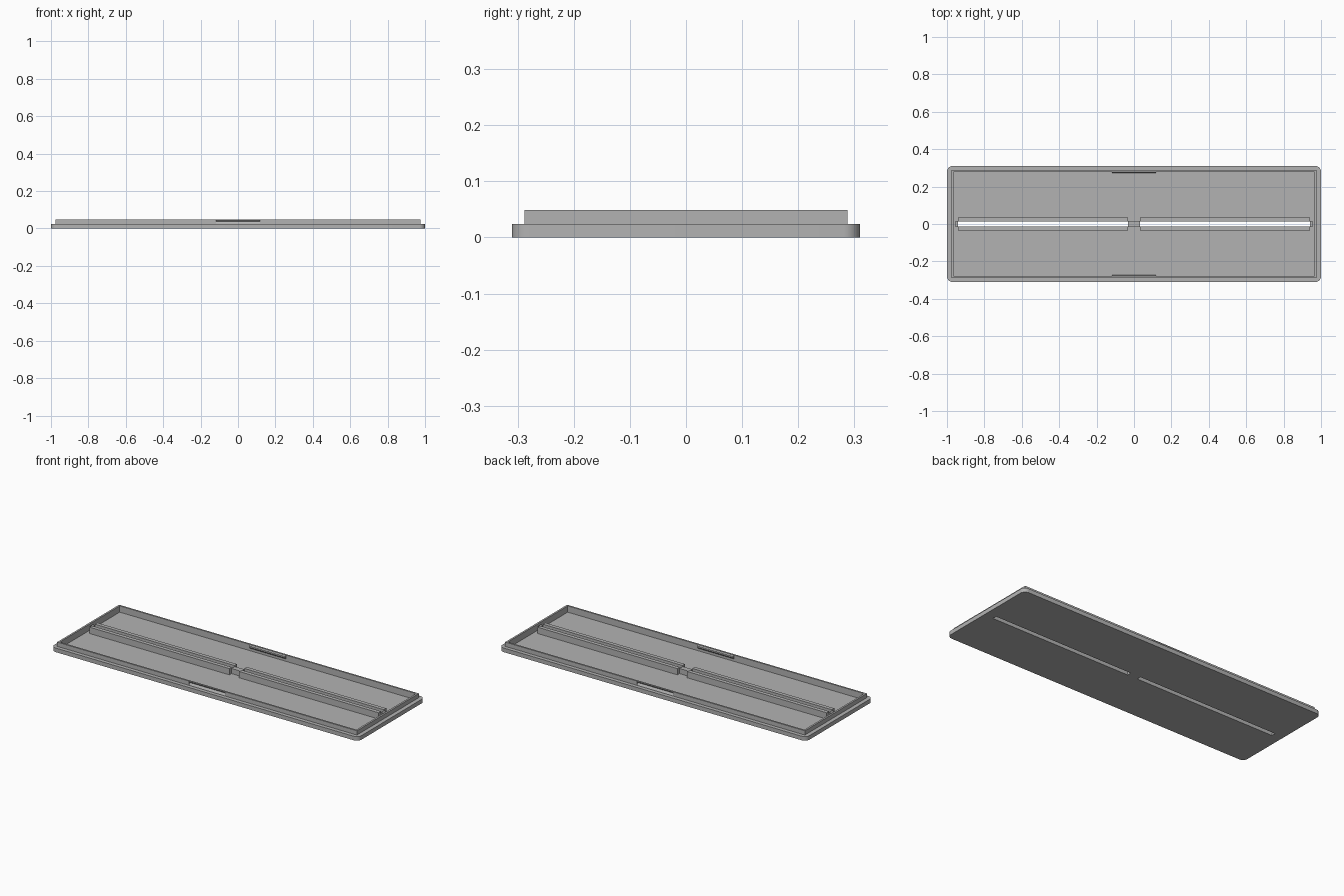
import bpy
import bmesh
import math

cube = bpy.data.objects.get("Cube")
if cube:
    bpy.data.objects.remove(cube, do_unlink=True)

grey = bpy.data.materials.new("plain grey")
grey.use_nodes = True
grey.diffuse_color = (0.45, 0.45, 0.45, 1)
grey.node_tree.nodes["Principled BSDF"].inputs["Base Color"].default_value = (0.45, 0.45, 0.45, 1)


def finish(name, bm):
    bmesh.ops.recalc_face_normals(bm, faces=bm.faces)
    mesh = bpy.data.meshes.new(name)
    bm.to_mesh(mesh)
    bm.free()
    mesh.materials.append(grey)
    obj = bpy.data.objects.new(name, mesh)
    bpy.context.collection.objects.link(obj)
    return obj


def box(name, x0, x1, y0, y1, z0, z1, radius=0):
    """Block between two corners, with optional rounded vertical edges."""
    bm = bmesh.new()
    bmesh.ops.create_cube(bm, size=1)
    for v in bm.verts:
        v.co.x = x1 if v.co.x > 0 else x0
        v.co.y = y1 if v.co.y > 0 else y0
        v.co.z = z1 if v.co.z > 0 else z0
    if radius:
        upright = [e for e in bm.edges
                   if abs(e.verts[0].co.z - e.verts[1].co.z) > 0.001]
        bmesh.ops.bevel(bm, geom=upright, offset=radius, segments=8,
                        profile=0.5, affect='EDGES')
    return finish(name, bm)


def prism(name, profile, half_length, side):
    """Extrude a (y, z) profile along x on the chosen side."""
    bm = bmesh.new()
    face = bm.faces.new([bm.verts.new((-half_length, side * y, z)) for y, z in profile])
    out = bmesh.ops.extrude_face_region(bm, geom=[face])
    for v in out["geom"]:
        if isinstance(v, bmesh.types.BMVert):
            v.co.x = half_length
    return finish(name, bm)


def combine(target, tool, operation):
    """Apply a boolean and discard the helper."""
    tool.hide_render = True
    mod = target.modifiers.new("shape", 'BOOLEAN')
    mod.object = tool
    mod.operation = operation
    mod.solver = 'EXACT'
    bpy.context.view_layer.update()
    graph = bpy.context.evaluated_depsgraph_get()
    mesh = bpy.data.meshes.new_from_object(target.evaluated_get(graph))
    target.modifiers.clear()
    target.data = mesh
    bpy.data.objects.remove(tool, do_unlink=True)


FLOOR, STEP, TOP = 0.012, 0.024, 0.049
SLOT_IN, SLOT_OUT, SLOT_HALF = 0.032, 0.941, 0.0125

# Rounded base plate with a raised rim and a hollow interior
tray = box("tray", -1, 1, -0.31, 0.31, 0, STEP, 0.03)
combine(tray, box("rim_block", -0.976, 0.976, -0.288, 0.288, 0.006, TOP), 'UNION')
combine(tray, box("pocket", -0.965, 0.965, -0.278, 0.278, FLOOR, 0.1), 'DIFFERENCE')

# Two long slots through the floor
for side in (-1, 1):
    a, b = sorted((side * SLOT_IN, side * SLOT_OUT))
    combine(tray, box("slot", a, b, -SLOT_HALF, SLOT_HALF, -0.1, 0.1), 'DIFFERENCE')

# Snap grooves outside the long walls, with matching ridges inside
for side, label in ((-1, "front"), (1, "back")):
    groove = [(0.3, 0.027), (0.288, 0.027), (0.281, 0.038), (0.288, 0.046), (0.3, 0.046)]
    combine(tray, prism("groove", groove, 0.117, side), 'DIFFERENCE')
    ridge = [(0.279, 0.025), (0.272, 0.034), (0.272, 0.042), (0.279, 0.048)]
    prism(label + "_snap_ridge", ridge, 0.117, side)

# Rails on both sides of each slot, with a stop at the outer end
for sx, label in ((-1, "right"), (1, "left")):
    a, b = sorted((sx * SLOT_IN, sx * SLOT_OUT))
    for sy, place in ((-1, "front"), (1, "back")):
        c, d = sorted((sy * SLOT_HALF, sy * 0.035))
        box(label + "_" + place + "_rail", a, b, c, d, FLOOR, TOP)
    a, b = sorted((sx * SLOT_OUT, sx * 0.955))
    box(label + "_end_stop", a, b, -0.015, 0.015, FLOOR, 0.042)

# Low bridge joining the rails at the middle
box("centre_bridge", -SLOT_IN, SLOT_IN, -0.015, 0.015, FLOOR, 0.042)

# Smooth the rounded corners only
bpy.ops.object.select_all(action='DESELECT')
tray.select_set(True)
bpy.context.view_layer.objects.active = tray
bpy.ops.object.shade_smooth_by_angle(angle=math.radians(30))
